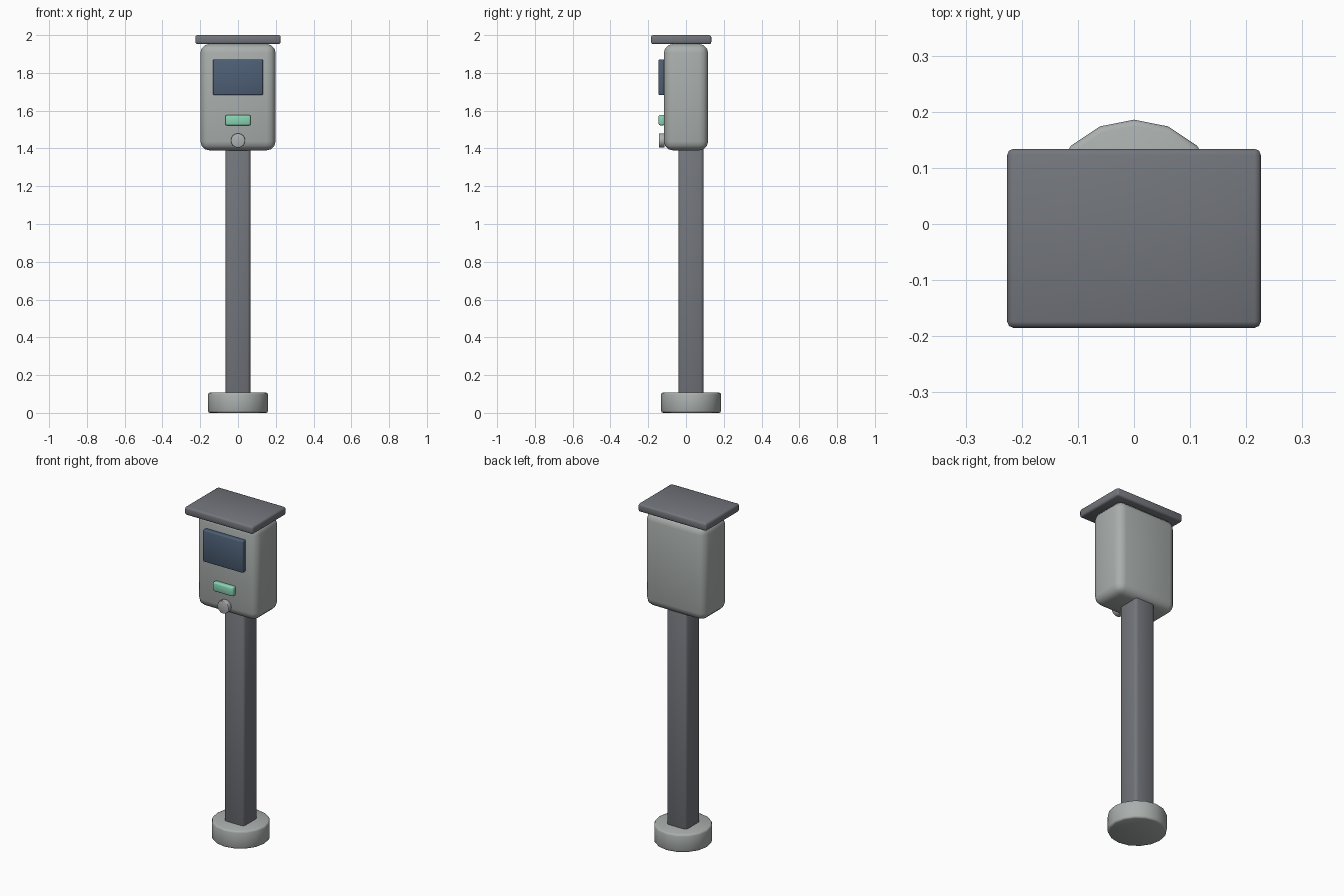
import bpy
import bmesh
from math import pi
from mathutils import Matrix

cube = bpy.data.objects.get("Cube")
if cube:
    bpy.data.objects.remove(cube, do_unlink=True)


def make_material(name, rgb):
    mat = bpy.data.materials.new(name)
    mat.use_nodes = True
    mat.diffuse_color = (*rgb, 1)
    mat.node_tree.nodes["Principled BSDF"].inputs["Base Color"].default_value = (*rgb, 1)
    return mat


light_grey = make_material("light_grey_paint", (0.40, 0.43, 0.42))
dark_grey = make_material("dark_grey_metal", (0.17, 0.18, 0.20))
knob_grey = make_material("knob_grey", (0.42, 0.43, 0.44))
screen_blue = make_material("dark_blue_glass", (0.075, 0.115, 0.18))
mint = make_material("mint_green", (0.25, 0.66, 0.46))


def finish(name, bm, mat, bevel, segments):
    """Turn a bmesh into a smooth, softly bevelled object."""
    mesh = bpy.data.meshes.new(name)
    bm.to_mesh(mesh)
    bm.free()
    mesh.materials.append(mat)
    mesh.shade_smooth()
    obj = bpy.data.objects.new(name, mesh)
    bpy.context.collection.objects.link(obj)
    mod = obj.modifiers.new("soft_edges", "BEVEL")
    mod.width = bevel
    mod.segments = segments
    mod.limit_method = "ANGLE"
    return obj


def box(name, x, y, z, mat, bevel, segments=2):
    """Box from (min, max) ranges on each axis."""
    bm = bmesh.new()
    bmesh.ops.create_cube(bm, size=1)
    size = [b - a for a, b in (x, y, z)]
    mid = [(a + b) / 2 for a, b in (x, y, z)]
    bm.transform(Matrix.Translation(mid) @ Matrix.Diagonal((*size, 1)))
    return finish(name, bm, mat, bevel, segments)


def disc(name, centre, radius, depth, mat, bevel, tilt=0.0):
    bm = bmesh.new()
    bmesh.ops.create_cone(bm, cap_ends=True, segments=16, radius1=radius,
                          radius2=radius, depth=depth)
    bm.transform(Matrix.Translation(centre) @ Matrix.Rotation(tilt, 4, "X"))
    return finish(name, bm, mat, bevel, 2)


# Foot and post
disc("round_base", (0, 0.027, 0.054), 0.159, 0.108, light_grey, 0.011)
box("post", (-0.066, 0.066), (-0.04, 0.093), (0.05, 1.42), dark_grey, 0.016)

# Head and roof
box("head_housing", (-0.199, 0.199), (-0.117, 0.117), (1.39, 1.953), light_grey, 0.047, 3)
box("roof_plate", (-0.226, 0.226), (-0.185, 0.134), (1.952, 2.0), dark_grey, 0.011)

# Front controls
box("screen", (-0.132, 0.132), (-0.145, -0.112), (1.682, 1.872), screen_blue, 0.006)
box("card_slot", (-0.067, 0.067), (-0.145, -0.112), (1.522, 1.577), mint, 0.008)
disc("coin_button", (0, -0.128, 1.442), 0.038, 0.03, knob_grey, 0.003, pi / 2)
